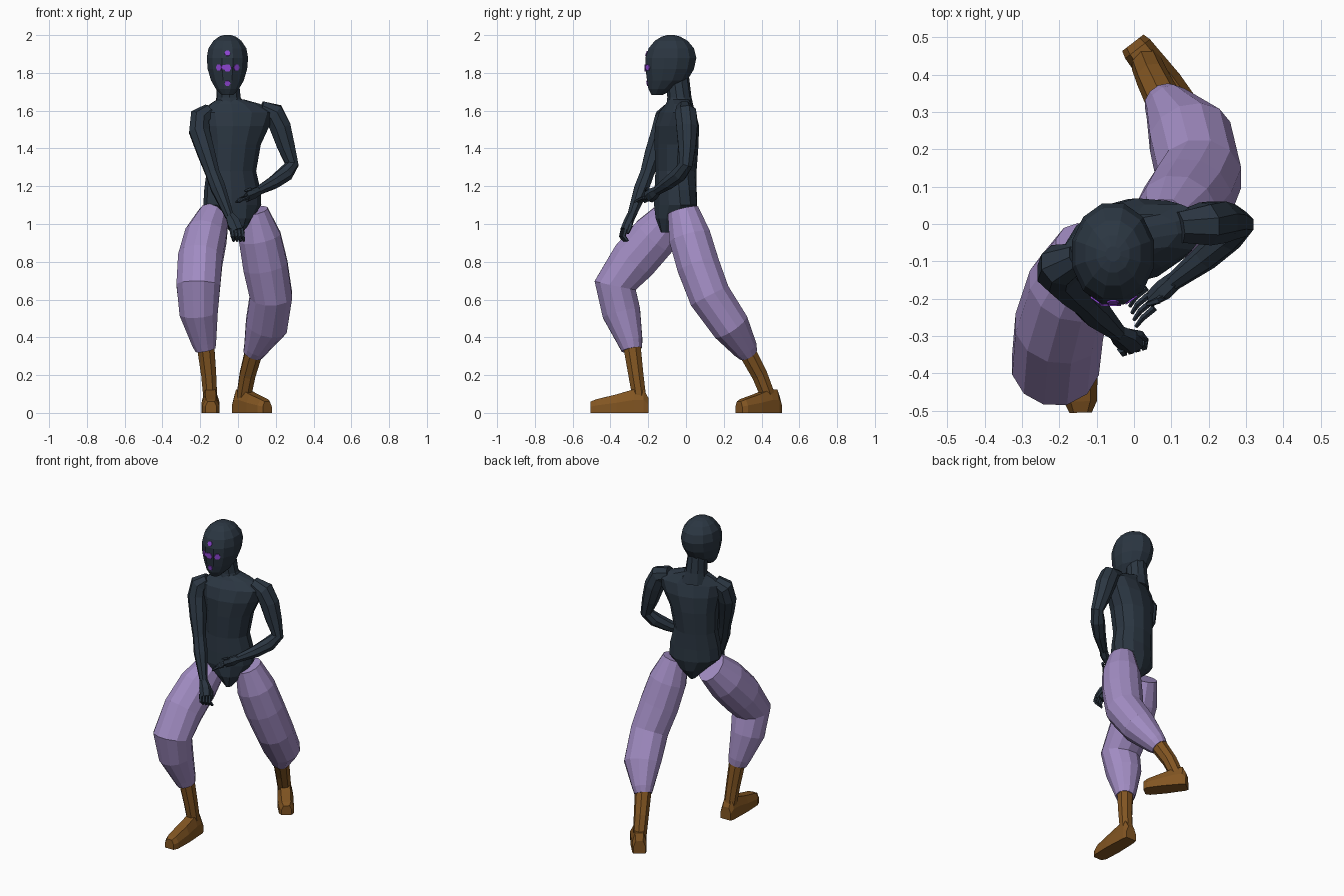
import bpy, bmesh, math
from mathutils import Vector
from mathutils.bvhtree import BVHTree


def material(name, rgb):
    m = bpy.data.materials.new(name)
    m.diffuse_color = (*rgb, 1)
    return m


DARK = material("dark slate", (0.024, 0.037, 0.054))
LAVENDER = material("lavender", (0.36, 0.265, 0.545))
BROWN = material("brown leather", (0.225, 0.092, 0.016))
PURPLE = material("bright purple", (0.27, 0.06, 0.65))


def loft(name, rings, mat):
    """Skin a list of equal-length vertex rings and cap both ends."""
    bm = bmesh.new()
    vs = [[bm.verts.new(p) for p in r] for r in rings]
    n = len(vs[0])
    for a, b in zip(vs, vs[1:]):
        for i in range(n):
            j = (i + 1) % n
            bm.faces.new((a[i], a[j], b[j], b[i]))
    bm.faces.new(vs[0])
    bm.faces.new(vs[-1])
    bmesh.ops.recalc_face_normals(bm, faces=bm.faces)
    me = bpy.data.meshes.new(name)
    bm.to_mesh(me)
    bm.free()
    me.materials.append(mat)
    ob = bpy.data.objects.new(name, me)
    bpy.context.collection.objects.link(ob)
    return ob


def tube(name, pts, mat, sides=8):
    """Tube through (x, y, z, half_width, half_depth) points."""
    c = [Vector(p[:3]) for p in pts]
    rings = []
    for k, p in enumerate(pts):
        t = Vector()
        if k:
            t += (c[k] - c[k - 1]).normalized()
        if k < len(c) - 1:
            t += (c[k + 1] - c[k]).normalized()
        t.normalize()
        ref = Vector((1, 0, 0)) if abs(t.x) < 0.8 else Vector((0, 0, 1))
        u = (ref - t * ref.dot(t)).normalized()
        v = t.cross(u)
        angs = [2 * math.pi * (i + 0.5) / sides for i in range(sides)]
        rings.append([c[k] + u * p[3] * math.cos(a) + v * p[-1] * math.sin(a) for a in angs])
    return loft(name, rings, mat)


def stack(name, levels, mat, sides=12):
    """Horizontal rings: (z, x, y, half_width, half_depth, yaw degrees)."""
    rings = []
    for z, x, y, a, b, yaw in levels:
        w = math.radians(yaw)
        ring = []
        for i in range(sides):
            t = 2 * math.pi * (i + 0.5) / sides
            p, q = a * 1.02 * math.cos(t), b * 1.02 * math.sin(t)
            ring.append((x + p * math.cos(w) - q * math.sin(w),
                         y + p * math.sin(w) + q * math.cos(w), z))
        rings.append(ring)
    return loft(name, rings, mat)


def foot(name, heel, toe):
    """Wedge foot from heel to toe with a chamfered top."""
    h, t = Vector((*heel, 0)), Vector((*toe, 0))
    side = (t - h).normalized().cross(Vector((0, 0, 1)))
    shape = [(-1, 0), (1, 0), (1, 0.55), (0.6, 1), (-0.6, 1), (-1, 0.55)]
    steps = [(0, 0.036, 0.08), (0.08, 0.042, 0.125), (0.25, 0.044, 0.125),
             (0.55, 0.048, 0.098), (0.9, 0.044, 0.072), (1, 0.03, 0.06)]
    loft(name, [[h.lerp(t, f) + side * s * w + Vector((0, 0, v * z)) for s, v in shape]
                for f, w, z in steps], BROWN)


# Torso with twisted shoulders, tapering to the crotch
stack("torso", [
    (0.955, -0.005, -0.075, 0.025, 0.06, 20), (1.03, -0.015, -0.06, 0.09, 0.10, 20),
    (1.10, -0.03, -0.055, 0.155, 0.108, 20), (1.18, -0.03, -0.055, 0.15, 0.106, 18),
    (1.28, -0.035, -0.053, 0.13, 0.105, 15), (1.42, -0.025, -0.05, 0.145, 0.112, 15),
    (1.52, -0.01, -0.048, 0.178, 0.11, 15), (1.59, 0.0, -0.045, 0.20, 0.088, 15),
    (1.635, -0.015, -0.04, 0.135, 0.062, 13), (1.66, -0.04, -0.035, 0.07, 0.058, 8)], DARK)
stack("neck", [
    (1.60, -0.035, -0.03, 0.09, 0.075, 8), (1.67, -0.05, -0.035, 0.065, 0.063, 5),
    (1.78, -0.057, -0.045, 0.06, 0.06, 0)], DARK, 10)

# Head
HX = -0.056
head = stack("head", [
    (z, HX, y, a, b, 0) for z, y, a, b in [
        (1.682, -0.155, 0.03, 0.028), (1.715, -0.13, 0.062, 0.07), (1.76, -0.10, 0.088, 0.108),
        (1.82, -0.086, 0.106, 0.13), (1.88, -0.08, 0.111, 0.137), (1.93, -0.078, 0.102, 0.122),
        (1.97, -0.078, 0.075, 0.088), (1.992, -0.08, 0.045, 0.05), (2.0, -0.08, 0.02, 0.02)]], DARK)

# Face marks: thin plates laid on the head surface
bm = bmesh.new()
bm.from_mesh(head.data)
tree = BVHTree.FromBMesh(bm)
bm.free()
for i, (dx, z, r) in enumerate([(0, 1.903, 0.016), (0, 1.745, 0.016), (0, 1.826, 0.021),
                                (-0.02, 1.83, 0.013), (-0.043, 1.828, 0.019), (0.047, 1.828, 0.019)]):
    hit, normal, _, _ = tree.ray_cast(Vector((HX + dx, -1, z)), Vector((0, 1, 0)))
    u = normal.cross(Vector((0, 0, 1))).normalized()
    v = normal.cross(u)
    loft(f"face_mark_{i + 1}", [
        [hit + normal * d + r * (u * math.cos(k * math.pi / 3) + v * math.sin(k * math.pi / 3))
         for k in range(6)] for d in (-0.003, 0.005)], PURPLE)

# Arms
tube("right_arm", [
    (-0.15, -0.09, 1.60, 0.04), (-0.20, -0.11, 1.565, 0.058), (-0.205, -0.13, 1.49, 0.058),
    (-0.17, -0.17, 1.38, 0.05), (-0.135, -0.205, 1.27, 0.04), (-0.105, -0.235, 1.19, 0.042),
    (-0.045, -0.29, 1.04, 0.024)], DARK)
tube("left_arm", [
    (0.12, -0.01, 1.61, 0.045), (0.19, 0.0, 1.585, 0.06), (0.225, 0.005, 1.51, 0.06),
    (0.255, 0.005, 1.41, 0.05), (0.285, 0.0, 1.315, 0.038), (0.25, -0.035, 1.265, 0.043),
    (0.19, -0.09, 1.22, 0.037), (0.105, -0.155, 1.175, 0.024)], DARK)

# Hands: right one loosely closed, left one open
tube("right_palm", [(-0.045, -0.29, 1.045, 0.024), (-0.025, -0.305, 1.01, 0.038, 0.026),
                    (-0.005, -0.325, 0.965, 0.036, 0.024)], DARK, 6)
tube("left_palm", [(0.11, -0.15, 1.178, 0.024), (0.08, -0.175, 1.16, 0.026, 0.034),
                   (0.045, -0.20, 1.14, 0.016, 0.034)], DARK, 6)
for i in range(4):
    o = i * 0.018
    tube(f"right_finger_{i + 1}", [
        (-0.035 + o, -0.335 + o * 0.3, 0.975, 0.011), (-0.028 + o, -0.345 + o * 0.3, 0.935, 0.011),
        (-0.022 + o, -0.325 + o * 0.3, 0.91, 0.008)], DARK, 5)
    tube(f"left_finger_{i + 1}", [
        (0.055 - o * 0.4, -0.225 + o, 1.14, 0.009), (0.025 - o * 0.4, -0.25 + o, 1.13, 0.008),
        (0.005 - o * 0.3, -0.275 + o, 1.115, 0.005)], DARK, 5)
tube("right_thumb", [(-0.02, -0.29, 1.02, 0.013), (0.015, -0.295, 0.985, 0.012),
                     (0.03, -0.31, 0.95, 0.008)], DARK, 5)
tube("left_thumb", [(0.09, -0.18, 1.17, 0.012), (0.065, -0.205, 1.185, 0.01),
                    (0.035, -0.215, 1.175, 0.006)], DARK, 5)

# Baggy trouser legs
tube("right_trouser_leg", [
    (-0.13, -0.075, 1.04, 0.085, 0.10), (-0.17, -0.165, 0.935, 0.115, 0.127),
    (-0.20, -0.275, 0.81, 0.122, 0.128), (-0.21, -0.375, 0.675, 0.12, 0.115),
    (-0.208, -0.342, 0.53, 0.105, 0.105), (-0.18, -0.295, 0.375, 0.068, 0.068),
    (-0.172, -0.287, 0.335, 0.056, 0.056)], LAVENDER, 12)
tube("left_trouser_leg", [
    (0.085, -0.015, 1.07, 0.075, 0.085), (0.115, 0.02, 0.93, 0.115, 0.115),
    (0.145, 0.065, 0.78, 0.122, 0.117), (0.175, 0.125, 0.62, 0.116, 0.115),
    (0.15, 0.235, 0.46, 0.115, 0.105), (0.092, 0.313, 0.34, 0.065, 0.068),
    (0.078, 0.33, 0.31, 0.054, 0.052)], LAVENDER, 12)

# Boots: shaft and foot
tube("right_boot_shaft", [(-0.172, -0.287, 0.36, 0.05), (-0.155, -0.265, 0.20, 0.043),
                          (-0.148, -0.25, 0.10, 0.04), (-0.146, -0.245, 0.03, 0.038)], BROWN)
tube("left_boot_shaft", [(0.085, 0.32, 0.33, 0.05), (0.05, 0.39, 0.20, 0.045),
                         (0.033, 0.43, 0.10, 0.042), (0.025, 0.445, 0.03, 0.036)], BROWN)
foot("right_foot", (-0.147, -0.20), (-0.143, -0.505))
foot("left_foot", (-0.003, 0.485), (0.155, 0.28))
